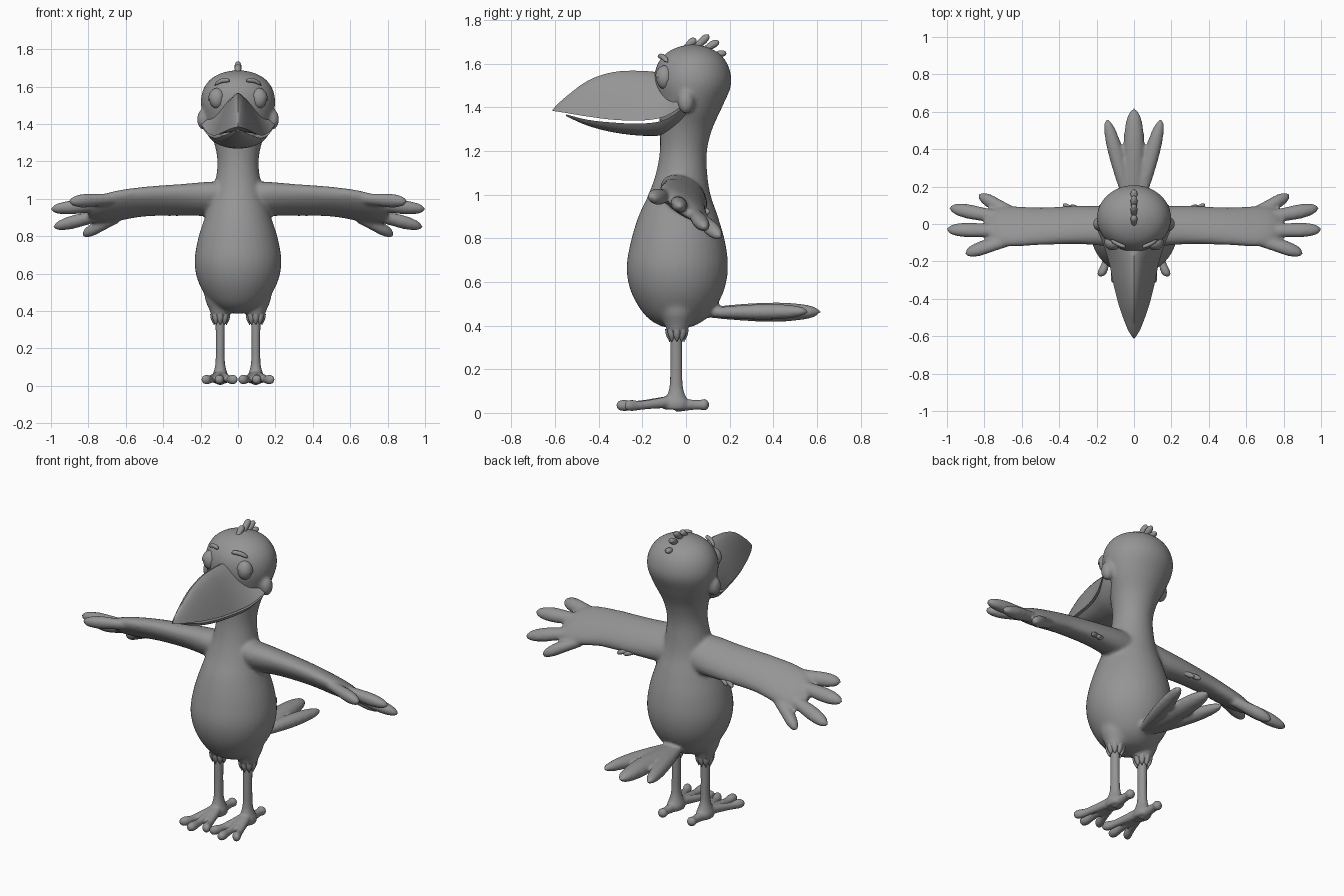
import bpy, bmesh, math
from mathutils import Vector, Matrix

if "Cube" in bpy.data.objects:
    bpy.data.objects.remove(bpy.data.objects["Cube"], do_unlink=True)

GREY = 0.3
mat = bpy.data.materials.new("plain grey")
mat.use_nodes = True
mat.diffuse_color = (GREY, GREY, GREY, 1)
mat.node_tree.nodes["Principled BSDF"].inputs["Base Color"].default_value = (GREY, GREY, GREY, 1)

X, Y, Z = Vector((1, 0, 0)), Vector((0, 1, 0)), Vector((0, 0, 1))
TILT_U, TILT_V = Vector((0, .83, -.56)), Vector((0, .56, .83))   # wing plane


def refine(stations, steps):
    """Catmull-Rom curve through the stations."""
    out, last = [], len(stations) - 1
    for i in range(last):
        a, b, c, d = (stations[max(0, min(last, k))] for k in (i - 1, i, i + 1, i + 2))
        for j in range(steps):
            t = j / steps
            out.append([q + .5 * t * (r - p + t * (2*p - 5*q + 4*r - s + t * (3*(q - r) + s - p)))
                        for p, q, r, s in zip(a, b, c, d)])
    return out + [list(stations[-1])]


def skin_rings(bm, rings):
    """Join equal rings of points into a closed surface."""
    rows = [[bm.verts.new(p) for p in ring] for ring in rings]
    for r0, r1 in zip(rows, rows[1:]):
        for i in range(len(r0)):
            k = (i + 1) % len(r0)
            bm.faces.new((r0[i], r0[k], r1[k], r1[i]))
    bm.faces.new(rows[0])
    bm.faces.new(rows[-1])


def loft(bm, stations, u, v, n=24, steps=4):
    """Elliptical loft; a station is x, y, z, radius along u, radius along v."""
    rings = []
    for x, y, z, a, b in refine(stations, steps):
        a, b = max(a, .0015), max(b, .0015)
        rings.append([Vector((x, y, z)) + u * a * math.cos(w) + v * b * math.sin(w)
                      for w in (2 * math.pi * i / n for i in range(n))])
    skin_rings(bm, rings)


def feather(bm, p0, p1, w, t, u, v, root=.7):
    """Rounded finger-like lobe from p0 to p1."""
    p0, p1 = Vector(p0), Vector(p1)
    shape = [(0, root), (.35, .9), (.65, 1), (.85, .8), (.95, .48), (1, 0)]
    loft(bm, [(*p0.lerp(p1, f), w * r, t * r) for f, r in shape], u, v, 16, 3)


def ball(bm, centre, radii):
    m = Matrix.Translation(centre) @ Matrix.Diagonal((*radii, 1))
    return bmesh.ops.create_uvsphere(bm, u_segments=24, v_segments=16, radius=1, matrix=m)["verts"]


def finish(bm, name, voxel=0, smooth=4):
    bmesh.ops.remove_doubles(bm, verts=bm.verts, dist=.00001)
    bmesh.ops.recalc_face_normals(bm, faces=bm.faces)
    mesh = bpy.data.meshes.new(name)
    bm.to_mesh(mesh)
    bm.free()
    mesh.materials.append(mat)
    ob = bpy.data.objects.new(name, mesh)
    bpy.context.collection.objects.link(ob)
    bpy.ops.object.select_all(action='DESELECT')
    bpy.context.view_layer.objects.active = ob
    ob.select_set(True)
    bpy.ops.object.shade_smooth_by_angle(angle=math.radians(50))
    if voxel:
        rm = ob.modifiers.new("blend", 'REMESH')
        rm.mode, rm.voxel_size, rm.use_smooth_shade = 'VOXEL', voxel, True
        sm = ob.modifiers.new("soften", 'SMOOTH')
        sm.factor, sm.iterations = .5, smooth
    return ob


# Body, neck and head, then wings, thighs, cheeks and tail blended in
bm = bmesh.new()
profile = [(.385, -.04, 0, 0), (.40, -.04, .08, .08), (.45, -.04, .15, .15),
           (.55, -.04, .21, .21), (.66, -.04, .232, .232), (.78, -.037, .215, .217),
           (.9, -.036, .178, .182), (1.0, -.03, .145, .142), (1.1, -.02, .12, .117),
           (1.2, -.012, .11, .108), (1.3, 0, .128, .12), (1.4, .02, .17, .145),
           (1.5, .03, .198, .176), (1.58, .03, .188, .168), (1.64, .03, .146, .13),
           (1.675, .03, .08, .07), (1.69, .03, 0, 0)]
loft(bm, [(0, y, z, a, b) for z, y, a, b in profile], X, Y, 40)

wing = [(.02, -.01, 1.0, .09, .08), (.13, -.012, 1.0, .115, .08), (.3, -.005, .995, .115, .066),
        (.5, -.012, .985, .115, .056), (.65, -.012, .962, .125, .05),
        (.74, -.01, .945, .11, .04), (.8, -.005, .925, .05, .018)]
fingers = [((.66, -.085, 1.0), (.905, -.155, .985)), ((.68, -.035, .97), (1.005, -.03, .945)),
           ((.68, .03, .925), (.99, .085, .85)), ((.64, .06, .9), (.835, .15, .81))]
for s in (1, -1):
    loft(bm, [(s * x, y, z, a, b) for x, y, z, a, b in wing], TILT_U, TILT_V)
    for p, q in fingers:
        feather(bm, (s * p[0], *p[1:]), (s * q[0], *q[1:]), .042, .035, TILT_U, TILT_V, .8)
    # tail side feather
    feather(bm, (s * .02, .08, .46), (s * .145, .565, .465), .042, .036, X, Z, .5)
    # thigh
    loft(bm, [(s * .095, -.04, z, r, r) for z, r in
              ((.54, .09), (.46, .08), (.41, .06), (.37, .046), (.35, .04))], X, Y)
    # cheek at the corner of the smile
    ball(bm, (s * .185, 0, 1.425), (.035, .038, .055))
feather(bm, (0, .08, .46), (0, .62, .463), .056, .044, X, Z, .5)
finish(bm, "body_with_wings_and_tail", .0105, 5)


# Beak halves: station is y, half width, lip height, outer height
def beak(name, stations, outer, arch):
    bm = bmesh.new()
    rings = []
    n = 14
    for y, w, lip, top in refine(stations, 5):
        ts = [-1 + 2 * i / n for i in range(n + 1)]
        ring = [(w * t, y, lip + (top - lip) * outer(abs(t))) for t in ts]
        ring += [(w * t, y, lip + arch * (1 - t * t) * min(1, w / .08)) for t in reversed(ts[1:-1])]
        rings.append(ring)
    skin_rings(bm, rings)
    finish(bm, name)


beak("upper_beak", [(-.612, .003, 1.384, 1.389), (-.56, .035, 1.376, 1.44), (-.45, .076, 1.358, 1.522),
                    (-.33, .108, 1.343, 1.562), (-.2, .135, 1.34, 1.567), (-.1, .168, 1.357, 1.555),
                    (-.02, .2, 1.405, 1.53), (.02, .207, 1.44, 1.5)],
     lambda t: 1 - t ** 1.6, .018)
beak("lower_beak", [(-.55, .012, 1.368, 1.36), (-.45, .066, 1.343, 1.316), (-.33, .102, 1.33, 1.285),
                    (-.2, .13, 1.326, 1.27), (-.1, .162, 1.342, 1.275),
                    (-.02, .197, 1.392, 1.32), (.02, .203, 1.428, 1.38)],
     lambda t: (1 - t * t) ** .6, -.006)

# Eyes, half-closed lids, brows
for s, side in ((1, "left"), (-1, "right")):
    eye = Vector((s * .113, -.098, 1.535))
    bm = bmesh.new()
    ball(bm, eye, (.04, .038, .052))
    finish(bm, side + "_eye")
    bm = bmesh.new()
    ball(bm, eye, (.045, .043, .057))
    bmesh.ops.bisect_plane(bm, geom=bm.verts[:] + bm.edges[:] + bm.faces[:], plane_co=eye,
                           plane_no=(s * .15, .2, 1), clear_inner=True)
    finish(bm, side + "_eyelid")
    bm = bmesh.new()
    loft(bm, [(s * x, y, z, r, r) for x, y, z, r in
              ((.045, -.118, 1.628, 0), (.052, -.12, 1.634, .01), (.085, -.108, 1.632, .012),
               (.115, -.092, 1.618, .01), (.125, -.085, 1.607, 0))], Y, Z, 12)
    finish(bm, side + "_brow")

# Crest of small feathers
bm = bmesh.new()
for y0, z0, y1, z1 in ((0, 1.675, .045, 1.715), (.04, 1.67, .105, 1.732),
                       (.08, 1.66, .15, 1.705), (.12, 1.63, .182, 1.655)):
    feather(bm, (0, y0, z0), (0, y1, z1), .018, .018, X, Vector((0, -.7, .7)))
finish(bm, "crest")

# Small feather tufts behind the wings
bm = bmesh.new()
for s in (1, -1):
    for x, y in ((.28, .075), (.32, .08)):
        feather(bm, (s * x, y, .935), (s * (x + .06), y + .022, .918), .014, .014, Y, Z)
finish(bm, "wing_tufts")

# Legs with three front toes and one back toe, and ragged thigh hems
for s, side in ((1, "left"), (-1, "right")):
    bm = bmesh.new()
    lx, ly = s * .095, -.045
    loft(bm, [(lx, ly, z, a, b) for z, a, b in
              ((.42, .026, .028), (.25, .024, .027), (.13, .025, .03), (.08, .034, .042),
               (.045, .045, .06), (.015, .04, .055))], X, Y)
    for dx, tip in ((-.07, -.265), (.005, -.3), (.077, -.265)):
        loft(bm, [(lx + s * dx * f, ly + (tip - ly) * f, z, r, r) for f, z, r in
                  ((0, .055, .03), (.45, .042, .023), (.75, .034, .021), (.93, .034, .026),
                   (1.04, .034, .02), (1.08, .034, 0))], X, Z, 16)
    loft(bm, [(lx, y, .037, r, r) for y, r in
              ((ly, .034), (.02, .025), (.06, .022), (.085, .027), (.1, .018), (.108, 0))], X, Z, 16)
    finish(bm, side + "_leg", .007, 4)

    bm = bmesh.new()
    for i in range(8):
        a = i * math.pi / 4
        cx, cy = math.cos(a), math.sin(a)
        loft(bm, [(lx + r * cx, -.042 + r * cy, z, w, w) for r, z, w in
                  ((.036, .385, .018), (.033, .355, .016), (.033, .325, 0))], X, Y, 8)
    finish(bm, side + "_thigh_hem")
